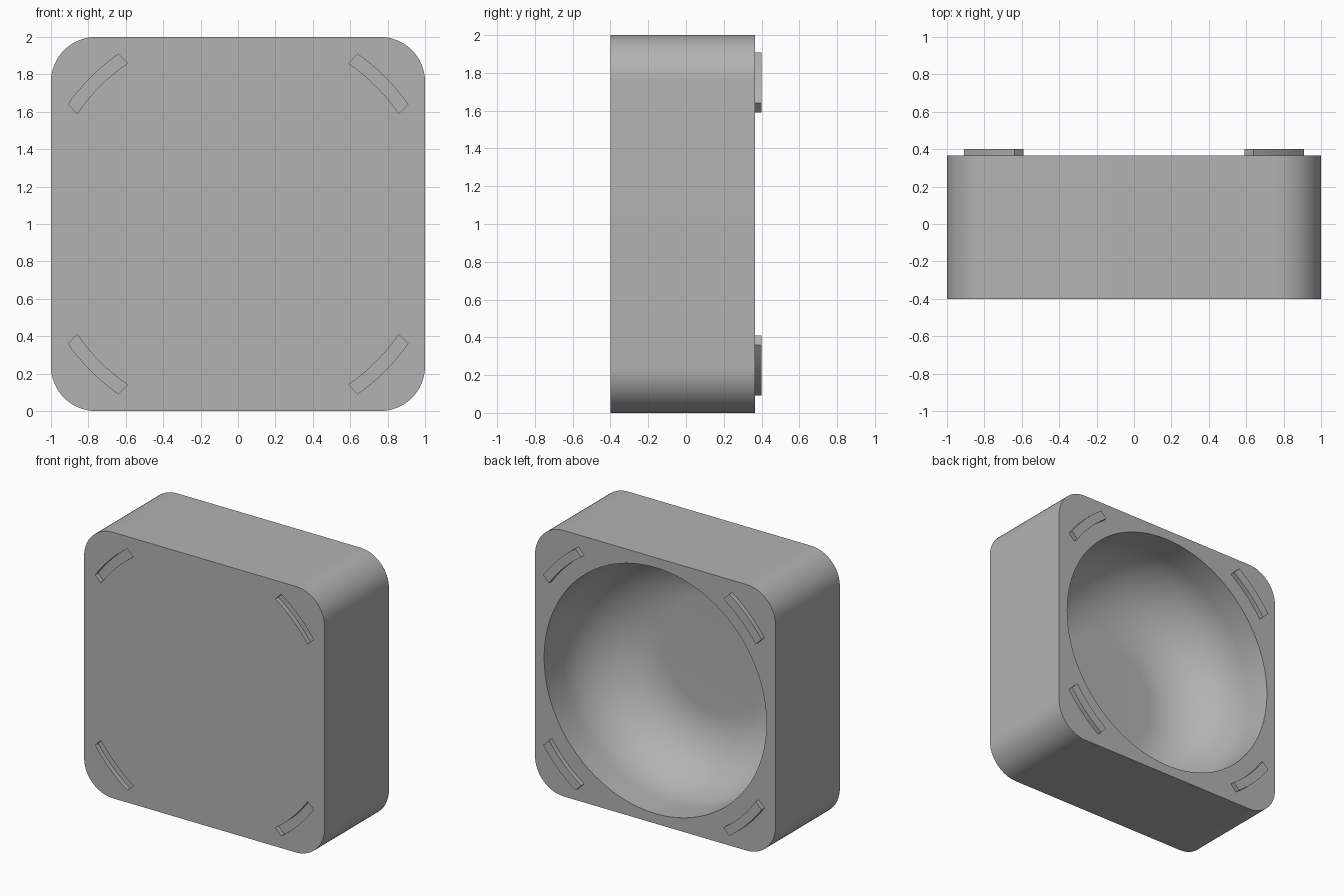
import bpy, bmesh, math
from mathutils import Matrix, Vector

cube = bpy.data.objects.get("Cube")
if cube:
    bpy.data.objects.remove(cube, do_unlink=True)

FRONT, BACK, MID = -0.4, 0.365, 1.0
TAB = 0.035

grey = bpy.data.materials.new("plain grey")
grey.use_nodes = True
colour = (0.45, 0.45, 0.45, 1)
grey.diffuse_color = colour
grey.node_tree.nodes["Principled BSDF"].inputs["Base Color"].default_value = colour


def finish(name, bm):
    bmesh.ops.recalc_face_normals(bm, faces=bm.faces)
    mesh = bpy.data.meshes.new(name)
    bm.to_mesh(mesh)
    bm.free()
    mesh.materials.append(grey)
    obj = bpy.data.objects.new(name, mesh)
    bpy.context.collection.objects.link(obj)
    return obj


def prism(name, outline, y0, y1):
    """Extrude an (x, z) outline along y."""
    bm = bmesh.new()
    face = bm.faces.new([bm.verts.new((x, y0, z + MID)) for x, z in outline])
    new = bmesh.ops.extrude_face_region(bm, geom=[face])["geom"]
    bmesh.ops.translate(bm, vec=(0, y1 - y0, 0),
                        verts=[v for v in new if isinstance(v, bmesh.types.BMVert)])
    return finish(name, bm)


def rounded_square(half, radius, steps=16):
    points = []
    for q in range(4):
        mid = math.radians(45 + 90 * q)
        cx = math.copysign(half - radius, math.cos(mid))
        cz = math.copysign(half - radius, math.sin(mid))
        for i in range(steps + 1):
            a = math.pi / 2 * (q + i / steps)
            points.append((cx + radius * math.cos(a), cz + radius * math.sin(a)))
    return points


def arc_bar(turn, inner=1.043, outer=1.111, half=0.19, steps=12):
    """Curved bar around the centre, its ends cut parallel to the diagonal."""
    widths = [half * (2 * i / steps - 1) for i in range(steps + 1)]
    local = [(math.sqrt(outer**2 - w * w), w) for w in widths]
    local += [(math.sqrt(inner**2 - w * w), w) for w in reversed(widths)]
    rot = Matrix.Rotation(turn, 2)
    return [rot @ Vector(point) for point in local]


def bowl_cutter(rim=0.925, fillet=0.5, depth=0.7):
    """Straight wall that sweeps into a flat floor, spun about y."""
    floor = BACK - depth
    profile = [(0, BACK + 0.1), (rim, BACK + 0.1)]
    for i in range(25):
        a = math.pi / 2 * i / 24
        profile.append((rim - fillet + fillet * math.cos(a),
                        floor + fillet - fillet * math.sin(a)))
    profile.append((0, floor))
    bm = bmesh.new()
    verts = [bm.verts.new((r, y, MID)) for r, y in profile]
    edges = [bm.edges.new(pair) for pair in zip(verts, verts[1:])]
    bmesh.ops.spin(bm, geom=verts + edges, cent=(0, 0, MID), axis=(0, 1, 0),
                   angle=math.tau, steps=96, use_duplicate=False)
    bmesh.ops.remove_doubles(bm, verts=bm.verts, dist=1e-4)
    return finish("bowl_cutter", bm)


# Block with a bowl in the back and four slots in the front
body = prism("body", rounded_square(1, 0.24), FRONT, BACK)
cutters = [bowl_cutter()]
parts = [body]
corners = ("upper_left", "upper_right", "lower_right", "lower_left")
for q, corner in enumerate(corners):
    bar = arc_bar(math.radians(45 + 90 * q))
    cutters.append(prism(corner + "_slot_cutter", bar, FRONT - 0.05, FRONT + TAB))
    # Raised tab on the back that fits the slot
    parts.append(prism(corner + "_tab", bar, BACK - 0.002, BACK + TAB))

bpy.context.view_layer.objects.active = body
for cutter in cutters:
    mod = body.modifiers.new(cutter.name, 'BOOLEAN')
    mod.operation = 'DIFFERENCE'
    mod.solver = 'EXACT'
    mod.object = cutter
    bpy.ops.object.modifier_apply(modifier=mod.name)
    bpy.data.objects.remove(cutter, do_unlink=True)

# Smooth the curved walls, keep the rims sharp
bpy.ops.object.select_all(action='DESELECT')
for part in parts:
    part.select_set(True)
bpy.context.view_layer.objects.active = body
bpy.ops.object.shade_smooth_by_angle(angle=math.radians(30))
